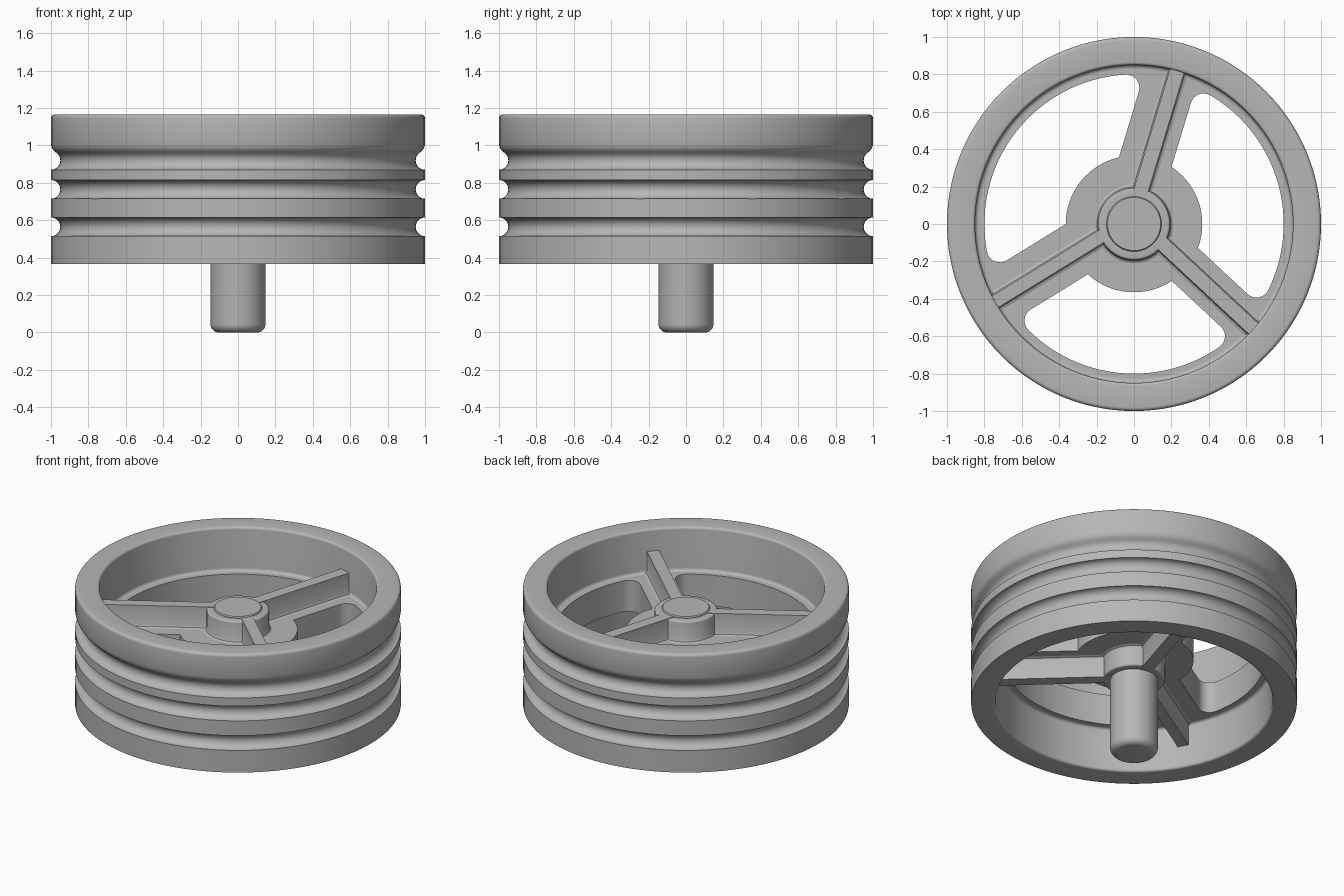
import bpy, bmesh, math
from math import sin, cos, pi, radians, sqrt, atan2

if "Cube" in bpy.data.objects:
    bpy.data.objects.remove(bpy.data.objects["Cube"])

grey = bpy.data.materials.new("plain grey")
grey.use_nodes = True
grey.diffuse_color = (0.47, 0.47, 0.47, 1)
grey.node_tree.nodes["Principled BSDF"].inputs["Base Color"].default_value = (0.47, 0.47, 0.47, 1)

SEGMENTS = 112
MID = 0.765                      # middle height of the wheel
WEB, RIB = 0.105, 0.25           # half thickness of web and ribs
RIM_IN, HUB, FILLET = 0.80, 0.365, 0.07


def finish(name, bm):
    bmesh.ops.recalc_face_normals(bm, faces=bm.faces)
    mesh = bpy.data.meshes.new(name)
    bm.to_mesh(mesh)
    bm.free()
    mesh.materials.append(grey)
    obj = bpy.data.objects.new(name, mesh)
    bpy.context.collection.objects.link(obj)
    return obj


def smooth(obj):
    bpy.ops.object.select_all(action='DESELECT')
    obj.select_set(True)
    bpy.context.view_layer.objects.active = obj
    bpy.ops.object.shade_smooth_by_angle(angle=radians(32))


def lathe(name, profile, closed=False):
    """Spin an (r, z) profile around the z axis."""
    bm = bmesh.new()
    verts = [bm.verts.new((r, 0, z)) for r, z in profile]
    pairs = list(zip(verts, verts[1:]))
    if closed:
        pairs.append((verts[-1], verts[0]))
    edges = [bm.edges.new(p) for p in pairs]
    bmesh.ops.spin(bm, geom=verts + edges, cent=(0, 0, 0), axis=(0, 0, 1),
                   angle=2 * pi, steps=SEGMENTS, use_merge=True)
    bmesh.ops.remove_doubles(bm, verts=bm.verts, dist=1e-5)
    obj = finish(name, bm)
    smooth(obj)
    return obj


def add_prism(bm, points, shift):
    """Extrude a flat outline of 3D points by a vector."""
    face = bm.faces.new([bm.verts.new(p) for p in points])
    top = bmesh.ops.extrude_face_region(bm, geom=[face])["geom"]
    bmesh.ops.translate(bm, vec=shift, verts=[v for v in top if isinstance(v, bmesh.types.BMVert)])


def arc(cx, cy, r, a, b, n):
    return [(cx + r * cos(a + (b - a) * i / n), cy + r * sin(a + (b - a) * i / n))
            for i in range(n + 1)]


# Rim: outer wall with three round grooves, rounded top, fillets where the web joins
outer = [(1, 0.365)]
for z in (0.565, 0.765):
    outer += arc(1, z, 0.05, -pi / 2, -3 * pi / 2, 12)
outer += arc(1, 0.92, 0.05, -pi / 2, -radians(235), 10)
outer += [(0.982, 0.97), (0.993, 0.983), (1, 1.005)]
outer += arc(0.98, 1.145, 0.02, 0, pi / 2, 5) + arc(0.866, 1.149, 0.016, pi / 2, pi, 4)
step = arc(0.83, MID + WEB + 0.02, 0.02, 0, -pi / 2, 5)
step += [(r, 2 * MID - z) for r, z in reversed(step)]
lathe("rim", outer + step + arc(0.866, 0.381, 0.016, pi, 3 * pi / 2, 4), closed=True)

# Spokes: direction, edge offsets of the flat spoke, edge offsets of its rib
spokes = [(radians(73.2), -0.18, 0.104, -0.055, 0.023),
          (radians(211.6), -0.10, 0.191, 0.0, 0.07),
          (radians(317), -0.14, 0.085, -0.064, 0.012)]


def place(angle, along, off):
    return (along * cos(angle) + off * sin(angle), along * sin(angle) - off * cos(angle))


# Window cutters: the rounded openings between neighbouring spokes
bm = bmesh.new()
for i, (a, low, *_) in enumerate(spokes):
    b, _, high, *_ = spokes[(i + 1) % 3]
    if b < a:
        b += 2 * pi
    off_a, off_b = low - FILLET, high + FILLET
    along_a = sqrt((RIM_IN - FILLET) ** 2 - off_a ** 2)
    along_b = sqrt((RIM_IN - FILLET) ** 2 - off_b ** 2)
    phi_a, phi_b = a + atan2(-off_a, along_a), b + atan2(-off_b, along_b)
    hub_a = a + atan2(-low, sqrt(HUB ** 2 - low ** 2))
    hub_b = b + atan2(-high, sqrt(HUB ** 2 - high ** 2))
    outline = arc(0, 0, HUB, hub_b, hub_a, 24)
    outline += arc(*place(a, along_a, off_a), FILLET, a - pi / 2, phi_a, 8)
    outline += arc(0, 0, RIM_IN, phi_a, phi_b, 32)[1:-1]
    outline += arc(*place(b, along_b, off_b), FILLET, phi_b, b + pi / 2, 8)
    add_prism(bm, [(x, y, 0.5) for x, y in outline], (0, 0, 0.6))
cutter = finish("window_cutter", bm)
cutter.hide_render = True

# Web: disc with the openings cut out, leaving hub plate and spokes
web = lathe("web", [(0, MID - WEB), (0.845, MID - WEB), (0.845, MID + WEB), (0, MID + WEB)])
cut = web.modifiers.new("openings", 'BOOLEAN')
cut.operation = 'DIFFERENCE'
cut.solver = 'EXACT'
cut.object = cutter
bpy.ops.object.modifier_apply(modifier=cut.name)
bpy.data.objects.remove(cutter)
smooth(web)

# Ribs: thin upright bars on both faces of the spokes, flared at the web
for number, (a, _, _, low, high) in enumerate(spokes, 1):
    bm = bmesh.new()
    mid, half = (low + high) / 2, (high - low) / 2
    flare = [(half, RIB), (half, WEB + 0.02), (half + 0.006, WEB + 0.006), (half + 0.02, WEB)]
    side = flare + [(w, -h) for w, h in reversed(flare)]
    section = side + [(-w, -h) for w, h in side]
    start, end = place(a, 0.1, 0), place(a, 0.855, 0)
    points = []
    for w, h in section:
        x, y = place(a, 0.1, mid + w)
        points.append((x, y, MID + h))
    add_prism(bm, points, (end[0] - start[0], end[1] - start[1], 0))
    smooth(finish(f"rib_{number}", bm))

# Boss around the axle, with soft corners and a flared base on each face of the web
upper = [(0.155, 0.247)] + arc(0.18, 0.235, 0.012, pi / 2, 0, 4)
upper += [(0.192, WEB + 0.02), (0.198, WEB + 0.006), (0.212, WEB - 0.001)]
lower = [(r, -h) for r, h in reversed(upper)]
lathe("boss", [(r, MID + h) for r, h in [(0, 0.247)] + upper + lower + [(0, -0.247)]])

# Axle: long pin with a rounded lower end
lathe("axle", [(0, 0)] + arc(0.102, 0.045, 0.045, -pi / 2, 0, 7)
      + [(0.147, 1.015), (0.142, 1.022), (0, 1.022)])
